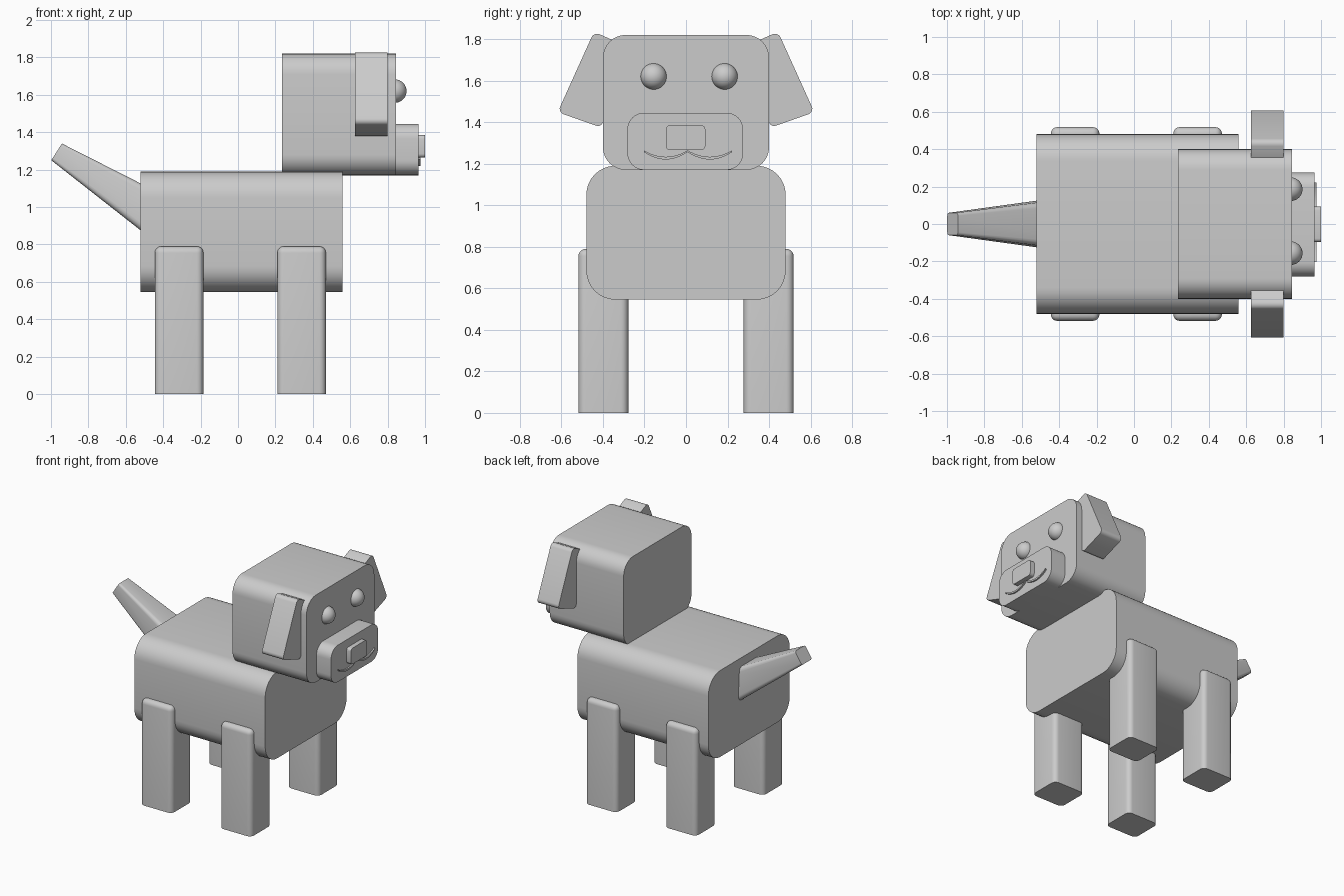
import bpy, bmesh, math
from mathutils import Vector, Matrix

if "Cube" in bpy.data.objects:
    bpy.data.objects.remove(bpy.data.objects["Cube"])


def finish(name, bm):
    bmesh.ops.recalc_face_normals(bm, faces=bm.faces[:])
    me = bpy.data.meshes.new(name)
    bm.to_mesh(me)
    bm.free()
    ob = bpy.data.objects.new(name, me)
    bpy.context.collection.objects.link(ob)
    bpy.ops.object.select_all(action='DESELECT')
    ob.select_set(True)
    bpy.context.view_layer.objects.active = ob
    bpy.ops.object.shade_smooth_by_angle(angle=math.radians(30))
    return ob


def prism(profile, x0, x1, radius=0, segments=8):
    """Extrude a (y, z) profile along x and round its long edges."""
    bm = bmesh.new()
    a = [bm.verts.new((x0, y, z)) for y, z in profile]
    b = [bm.verts.new((x1, y, z)) for y, z in profile]
    bm.faces.new(a)
    bm.faces.new(b)
    n = len(a)
    for i in range(n):
        bm.faces.new((a[i], a[(i + 1) % n], b[(i + 1) % n], b[i]))
    if radius:
        edges = [e for e in bm.edges
                 if abs(e.verts[0].co.x - e.verts[1].co.x) > 1e-5]
        bmesh.ops.bevel(bm, geom=edges, offset=radius, segments=segments,
                        profile=0.5, affect='EDGES')
    return bm


def rect(y0, y1, z0, z1):
    return [(y0, z0), (y1, z0), (y1, z1), (y0, z1)]


# body, head, muzzle and nose: rounded blocks with flat ends
finish("body", prism(rect(-0.48, 0.48, 0.545, 1.19), -0.52, 0.56, 0.14))
finish("head", prism(rect(-0.40, 0.40, 1.17, 1.82), 0.235, 0.845, 0.11))
finish("muzzle", prism(rect(-0.282, 0.275, 1.17, 1.445), 0.80, 0.965, 0.08))
finish("nose", prism(rect(-0.097, 0.093, 1.265, 1.385), 0.94, 1.0, 0.02, 4))

# mouth: two thin crescents
for side, (y0, y1) in (("right", (-0.203, 0.008)), ("left", (0.008, 0.222))):
    steps = [i / 12 for i in range(13)]
    arc = lambda t, z, d: (y0 + (y1 - y0) * t, z - d * 4 * t * (1 - t))
    pts = [arc(t, 1.256, 0.036) for t in steps]
    pts += [arc(t, 1.264, 0.031) for t in reversed(steps)]
    finish("mouth_" + side, prism(pts, 0.95, 0.976))

for side, s in (("left", 1), ("right", -1)):
    # floppy ears
    ear = [(0.33, 1.785), (0.443, 1.835), (0.618, 1.448), (0.405, 1.373)]
    finish("ear_" + side, prism([(s * y, z) for y, z in ear], 0.625, 0.80, 0.03, 5))

    # eyes
    bm = bmesh.new()
    bmesh.ops.create_uvsphere(bm, u_segments=32, v_segments=16, radius=0.063)
    bmesh.ops.translate(bm, verts=bm.verts[:], vec=(0.838, 0.015 + s * 0.171, 1.62))
    finish("eye_" + side, bm)

    # legs: rounded sides and top, flat foot
    for end, x in (("front", 0.34), ("back", -0.315)):
        bm = bmesh.new()
        bmesh.ops.create_cube(bm, size=1)
        bmesh.ops.scale(bm, verts=bm.verts[:], vec=(0.26, 0.24, 0.79))
        bmesh.ops.translate(bm, verts=bm.verts[:], vec=(x, s * 0.398, 0.395))
        edges = [e for e in bm.edges if max(v.co.z for v in e.verts) > 0.1]
        bmesh.ops.bevel(bm, geom=edges, offset=0.035, segments=5,
                        profile=0.5, affect='EDGES')
        finish(f"{end}_leg_{side}", bm)

# tail: tapered rounded bar, tip at local x = 0, root inside the body
bm = prism(rect(-0.06, 0.06, -0.053, 0.053), 0, 0.68, 0.016, 4)
for v in bm.verts:
    k = 1 + v.co.x / 0.54
    v.co.y *= k
    v.co.z *= k
bm.transform(Matrix.Translation(Vector((-0.97, 0, 1.295)))
             @ Matrix.Rotation(math.radians(32.5), 4, 'Y'))
finish("tail", bm)
